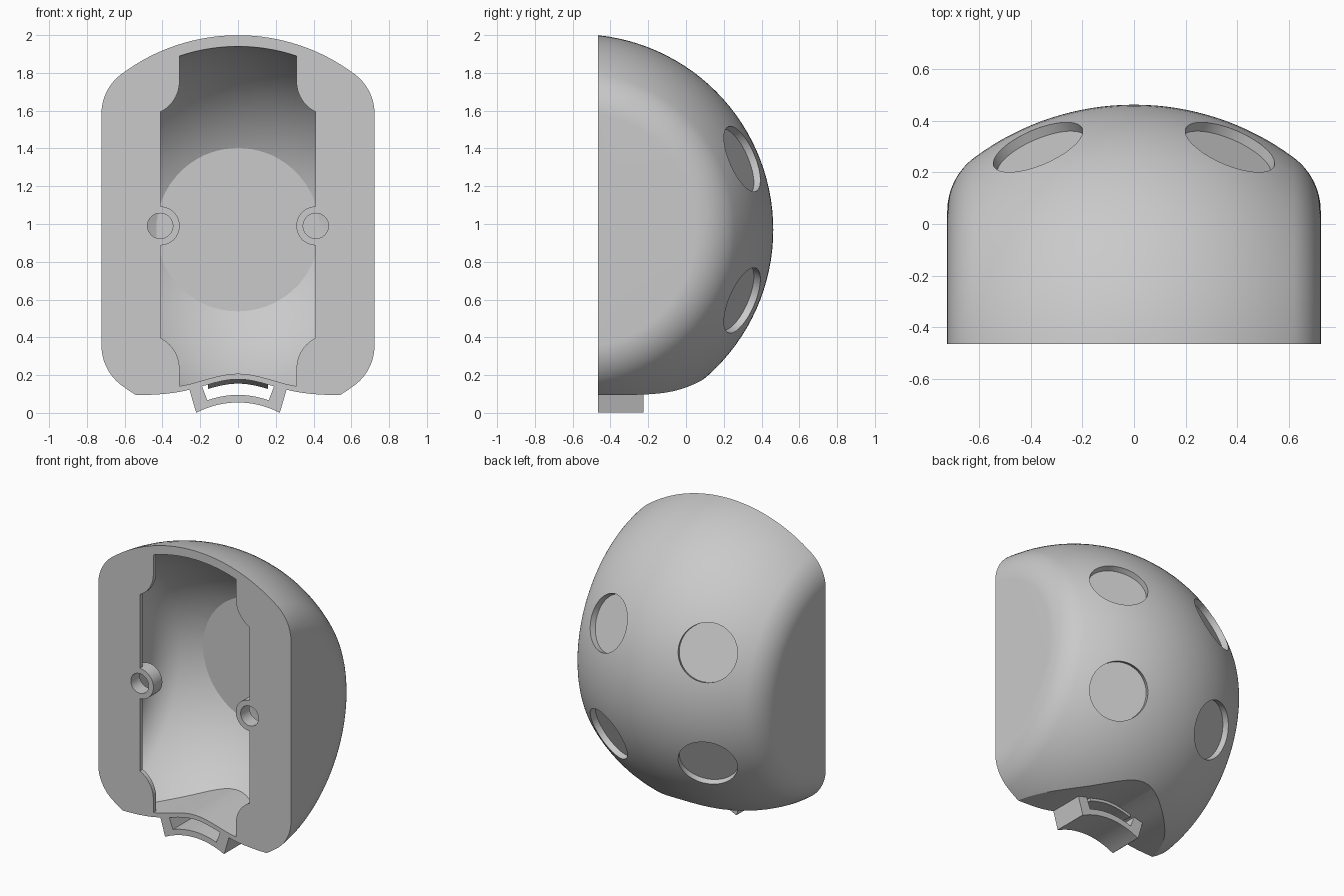
import bpy, bmesh, math
from mathutils import Vector

if "Cube" in bpy.data.objects:
    bpy.data.objects.remove(bpy.data.objects["Cube"], do_unlink=True)

grey = bpy.data.materials.new("light grey")
grey.use_nodes = True
colour = (0.59, 0.59, 0.59, 1)
grey.diffuse_color = colour
grey.node_tree.nodes["Principled BSDF"].inputs["Base Color"].default_value = colour

FRONT = -0.465
MID = 0.97


def finish(name, bm):
    bmesh.ops.remove_doubles(bm, verts=bm.verts, dist=1e-5)
    bmesh.ops.recalc_face_normals(bm, faces=bm.faces)
    mesh = bpy.data.meshes.new(name)
    bm.to_mesh(mesh)
    bm.free()
    mesh.materials.append(grey)
    ob = bpy.data.objects.new(name, mesh)
    bpy.context.collection.objects.link(ob)
    return ob


def clipped_ball(name, y, radius, half, fillet):
    """Ball with flat sides at +-half and rounded shoulders, turned about x."""
    cx = half - fillet
    cr = math.sqrt((radius - fillet) ** 2 - cx ** 2)
    start = math.atan2(cr, cx)
    pts = [(half, 0)]
    pts += [(cx + fillet * math.cos(start * i / 14), cr + fillet * math.sin(start * i / 14))
            for i in range(15)]
    span = math.pi / 2 - start
    pts += [(radius * math.cos(start + span * i / 16), radius * math.sin(start + span * i / 16))
            for i in range(1, 17)]
    pts += [(-x, r) for x, r in reversed(pts[:-1])]
    bm = bmesh.new()
    vs = [bm.verts.new((x, y, MID + r)) for x, r in pts]
    es = [bm.edges.new(pair) for pair in zip(vs, vs[1:])]
    bmesh.ops.spin(bm, geom=vs + es, cent=(0, y, MID), axis=(1, 0, 0),
                   angle=2 * math.pi, steps=120)
    return finish(name, bm)


def prism(name, outline, y0, y1, drop=0):
    """Extrude an (x, z) outline from y0 to y1; drop lowers the far end."""
    bm = bmesh.new()
    face = bm.faces.new([bm.verts.new((x, y0, z)) for x, z in outline])
    new = bmesh.ops.extrude_face_region(bm, geom=[face])["geom"]
    moved = [g for g in new if isinstance(g, bmesh.types.BMVert)]
    bmesh.ops.translate(bm, verts=moved, vec=(0, y1 - y0, -drop))
    return finish(name, bm)


def cylinder(name, start, direction, radius, length):
    direction = Vector(direction).normalized()
    bm = bmesh.new()
    bmesh.ops.create_cone(bm, cap_ends=True, segments=64, radius1=radius,
                          radius2=radius, depth=length)
    bm.transform(direction.to_track_quat('Z', 'Y').to_matrix().to_4x4())
    bmesh.ops.translate(bm, verts=bm.verts, vec=Vector(start) + direction * length / 2)
    return finish(name, bm)


def combine(target, tool, operation):
    mod = target.modifiers.new("cut", 'BOOLEAN')
    mod.operation = operation
    mod.solver = 'EXACT'
    mod.object = tool
    bpy.context.view_layer.update()
    bpy.context.view_layer.objects.active = target
    bpy.ops.object.modifier_apply(modifier=mod.name)
    bpy.data.objects.remove(tool, do_unlink=True)


def underside(width, lift=0, n=48):
    xs = [width * (2 * i / n - 1) for i in range(n + 1)]
    return [(x, lift + 0.093 + 0.085 * math.exp(-(x / 0.25) ** 2)) for x in xs]


def arc(cx, cz, r, a0, a1, n=16):
    angles = [math.radians(a0 + (a1 - a0) * i / n) for i in range(n + 1)]
    return [(cx + r * math.cos(a), cz + r * math.sin(a)) for a in angles]


def box_outline(half, z0, z1):
    return [(-half, z0), (half, z0), (half, z1), (-half, z1)]


# Outer shell: flat front and arched underside
shell = clipped_ball("shell", -0.573, 1.035, 0.723, 0.26)
combine(shell, prism("front_cut", box_outline(2, -1, 3), -3, FRONT), 'DIFFERENCE')
combine(shell, prism("under_cut", underside(1) + [(1, -1), (-1, -1)], -1, 1), 'DIFFERENCE')

# Four round pockets on the back
for sx in (-1, 1):
    for sz in (-1, 1):
        start = Vector((0.357 * sx, 0.263, MID + 0.36 * sz))
        aim = Vector((0.36 * sx, 0.84, 0.36 * sz))
        combine(shell, cylinder("pocket_cut", start, aim, 0.186, 0.3), 'DIFFERENCE')

# Front opening outline: narrow ends, round corner lobes
edge = [(0.31, -1)] + arc(0.49, 0.235, 0.18, 180, 116)
edge += [(x, 2 * MID + 0.05 - z) for x, z in reversed(edge)]
opening = edge + [(-x, z) for x, z in reversed(edge)]

# Hollow interior with a flat back, behind a thin front plate
cavity = clipped_ball("cavity", -0.644, 0.987, 0.66, 0.25)
combine(cavity, prism("cavity_floor", underside(1, 0.03) + [(1, 3), (-1, 3)], -0.9, 0.243),
        'INTERSECT')
room = prism("room", box_outline(2, -2, 4), FRONT + 0.03, 1)
combine(room, prism("opening", opening, -1.2, FRONT + 0.05), 'UNION')
combine(cavity, room, 'INTERSECT')
for sx in (-1, 1):
    combine(cavity, cylinder("boss", (0.412 * sx, -1.1, 0.99), (0, 1, 0), 0.103, 0.73),
            'DIFFERENCE')
combine(shell, cavity, 'DIFFERENCE')

# Screw holes through the bosses
for sx in (-1, 1):
    combine(shell, cylinder("screw_hole", (0.412 * sx, -1, 0.99), (0, 1, 0), 0.067, 0.75),
            'DIFFERENCE')

# Arched strap loop under the front
loop = [(0.262, 0.14), (0.222, 0.003)]
loop += arc(0, -0.42, 0.475, 63, 117)
loop += [(-0.222, 0.003), (-0.262, 0.14), (-0.2, 0.165)]
loop += arc(0, -0.38, 0.475, 110, 70)
loop += [(0.2, 0.165)]
strap_loop = prism("strap_loop", loop, FRONT, -0.225)

# Sloping guide inside the loop
low, high = underside(0.16, 0.001, 16), underside(0.16, 0.02, 16)
guide = prism("strap_guide", low + high[::-1], FRONT + 0.02, -0.225, 0.024)

bpy.ops.object.select_all(action='DESELECT')
for ob in (shell, strap_loop, guide):
    ob.select_set(True)
bpy.context.view_layer.objects.active = shell
bpy.ops.object.shade_smooth_by_angle(angle=math.radians(20))
